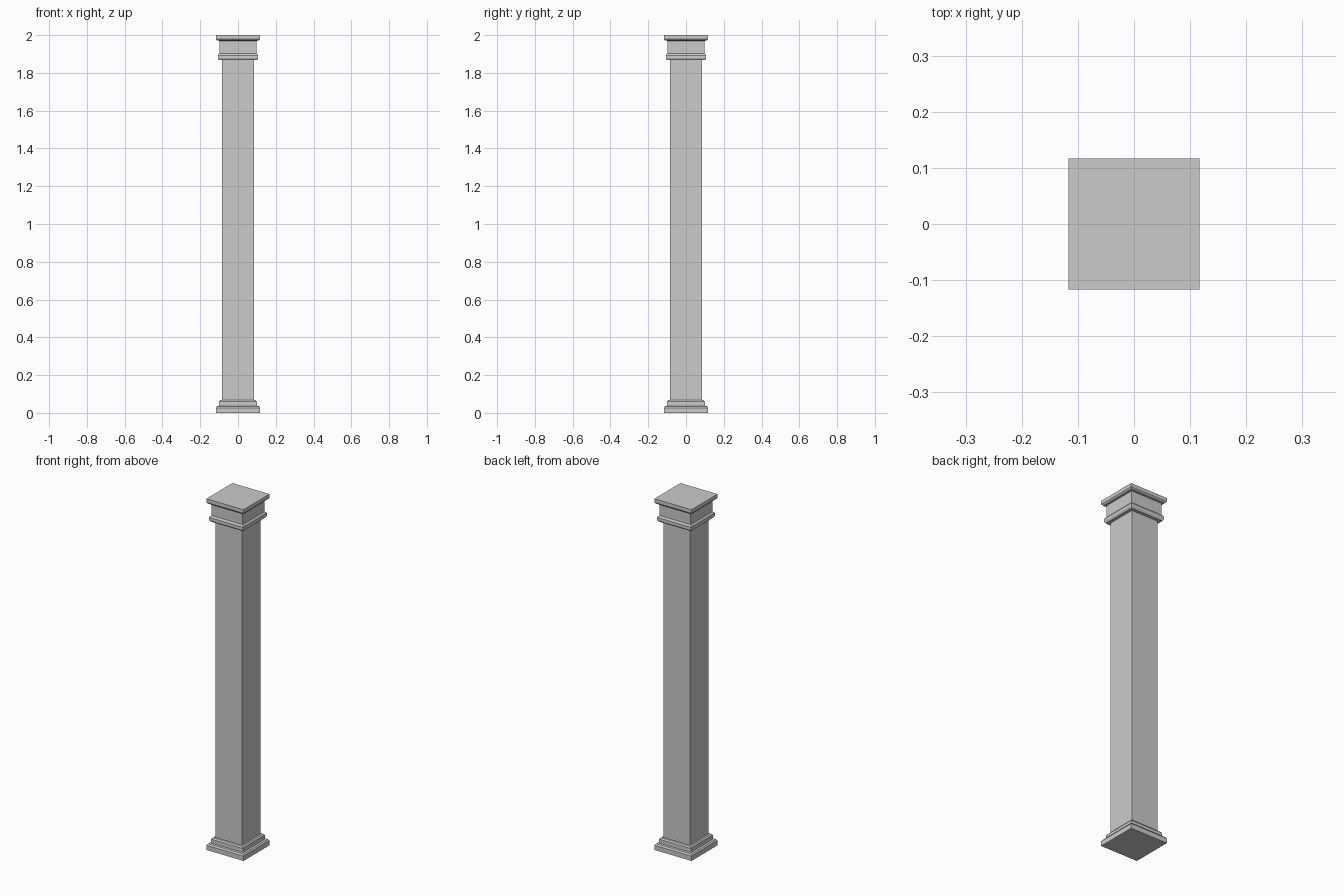
import bpy, bmesh

if "Cube" in bpy.data.objects:
    bpy.data.objects.remove(bpy.data.objects["Cube"])


def square_loft(name, profile):
    """Sweep a (half_width, z) profile around a square plan."""
    bm = bmesh.new()
    rings = [[bm.verts.new((sx * h, sy * h, z))
              for sx, sy in ((-1, -1), (1, -1), (1, 1), (-1, 1))]
             for h, z in profile]
    for low, high in zip(rings, rings[1:]):
        for i in range(4):
            j = (i + 1) % 4
            bm.faces.new((low[i], low[j], high[j], high[i]))
    bm.faces.new(rings[0][::-1])
    bm.faces.new(rings[-1])
    bmesh.ops.recalc_face_normals(bm, faces=bm.faces)
    mesh = bpy.data.meshes.new(name)
    bm.to_mesh(mesh)
    bm.free()
    obj = bpy.data.objects.new(name, mesh)
    bpy.context.collection.objects.link(obj)
    return obj


# Stepped base with bevelled upper edges
square_loft("base", [(0.117, 0), (0.117, 0.027), (0.111, 0.035),
                     (0.100, 0.037), (0.100, 0.060), (0.094, 0.067),
                     (0.084, 0.068)])

# Plain square shaft
square_loft("shaft", [(0.084, 0.068), (0.084, 1.868)])

# Capital: lower moulding, neck block and top slab
square_loft("capital", [(0.084, 1.868), (0.101, 1.868), (0.107, 1.877),
                        (0.107, 1.893), (0.102, 1.900), (0.098, 1.902),
                        (0.098, 1.970), (0.110, 1.971), (0.117, 1.979),
                        (0.117, 2.0)])
